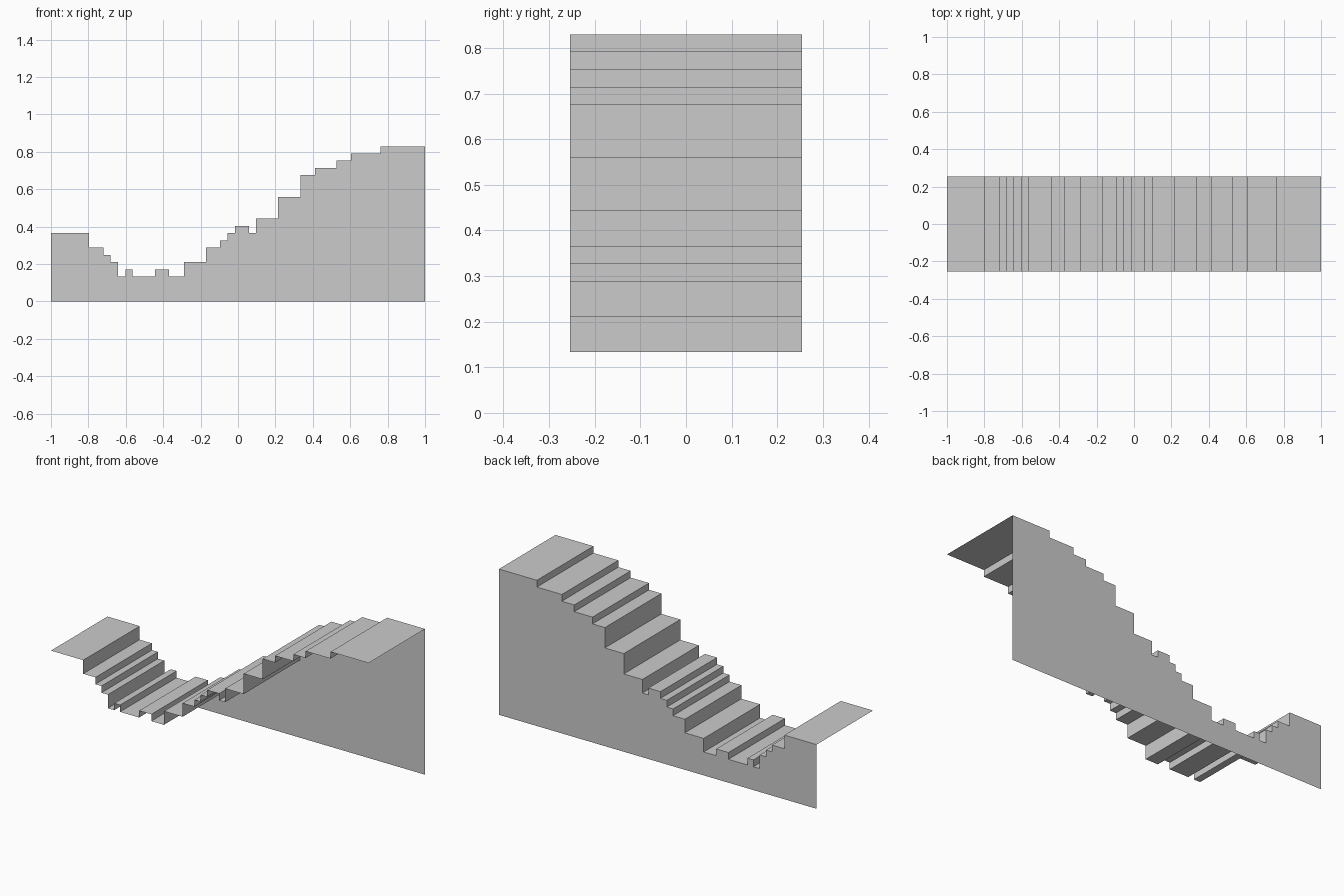
import bpy

if "Cube" in bpy.data.objects:
    bpy.data.objects.remove(bpy.data.objects["Cube"])

HALF_DEPTH = 0.254
BASE, RISE = 0.133, 0.0387   # lowest tread height and one riser unit

# Each step: (x where it starts, height in riser units)
steps = [(-1.0, 6), (-0.797, 4), (-0.72, 3), (-0.682, 2), (-0.642, 0), (-0.602, 1),
         (-0.565, 0), (-0.445, 1), (-0.368, 0), (-0.289, 2), (-0.171, 4), (-0.096, 5),
         (-0.057, 6), (-0.017, 7), (0.059, 6), (0.097, 8), (0.214, 11), (0.333, 14),
         (0.411, 15), (0.526, 16), (0.604, 17), (0.761, 18)]

# Stepped profile: two corners per tread
profile = []
for i, (x, units) in enumerate(steps):
    x_end = steps[i + 1][0] if i + 1 < len(steps) else 1.0
    z = BASE + units * RISE
    profile += [(x, z), (x_end, z)]


def make_object(name, verts, faces):
    mesh = bpy.data.meshes.new(name)
    mesh.from_pydata(verts, [], faces)
    mesh.update()
    obj = bpy.data.objects.new(name, mesh)
    bpy.context.collection.objects.link(obj)
    return obj


# Treads and risers: open strip swept across the depth
n = len(profile)
strip = [(x, y, z) for y in (-HALF_DEPTH, HALF_DEPTH) for x, z in profile]
make_object("stair_treads", strip,
            [(i, i + 1, n + i + 1, n + i) for i in range(n - 1)])

# Back wall: single sheet under the profile, down to the floor
wall = [(-1, HALF_DEPTH, 0)] + [(x, HALF_DEPTH, z) for x, z in profile] + [(1, HALF_DEPTH, 0)]
make_object("back_wall", wall, [tuple(range(len(wall)))])
